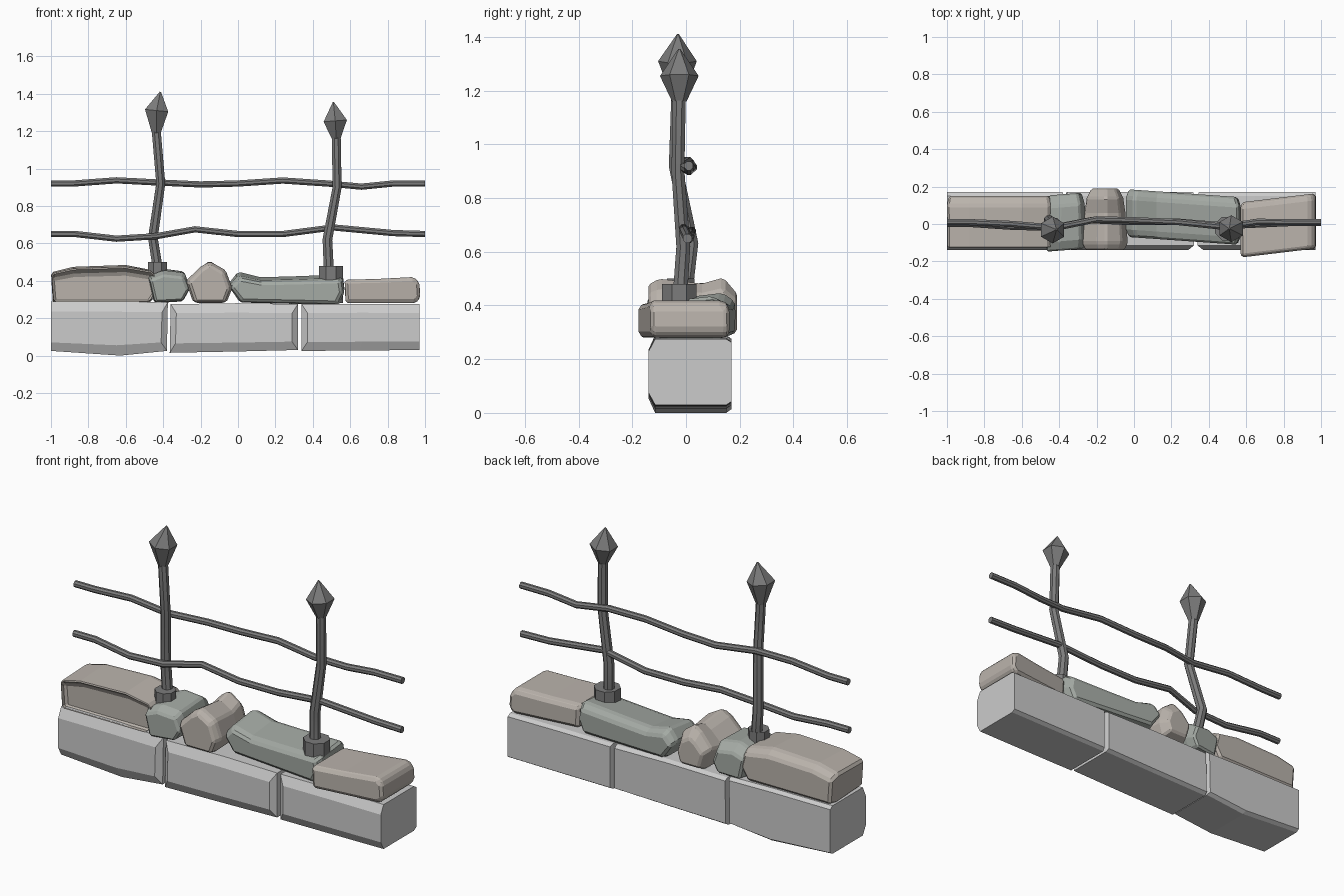
import bpy, bmesh
from math import pi, sin, cos
from mathutils import Vector

if "Cube" in bpy.data.objects:
    bpy.data.objects.remove(bpy.data.objects["Cube"])


def material(name, r, g, b):
    m = bpy.data.materials.new(name)
    m.diffuse_color = (r, g, b, 1)
    m.use_nodes = True
    m.node_tree.nodes["Principled BSDF"].inputs["Base Color"].default_value = m.diffuse_color
    return m


BROWN = material("brown_stone", .49, .45, .41)
GREEN = material("green_stone", .37, .40, .37)
IRON = material("iron", .2, .2, .2)


def loft(name, rings, mat=None, bevel=0, smooth=0):
    """Skin a list of equal-length point rings and cap both ends."""
    bm = bmesh.new()
    vs = [[bm.verts.new(p) for p in r] for r in rings]
    n = len(vs[0])
    for a, b in zip(vs, vs[1:]):
        for i in range(n):
            j = (i + 1) % n
            bm.faces.new((a[i], a[j], b[j], b[i]))
    bm.faces.new(vs[0])
    bm.faces.new(vs[-1])
    bmesh.ops.recalc_face_normals(bm, faces=bm.faces)
    me = bpy.data.meshes.new(name)
    bm.to_mesh(me)
    bm.free()
    ob = bpy.data.objects.new(name, me)
    bpy.context.collection.objects.link(ob)
    if mat:
        me.materials.append(mat)
    if bevel:
        b = ob.modifiers.new("worn_edges", 'BEVEL')
        b.width, b.segments, b.limit_method = bevel, 1, 'ANGLE'
        b.angle_limit = .5
    if smooth:
        bpy.ops.object.select_all(action='DESELECT')
        ob.select_set(True)
        bpy.context.view_layer.objects.active = ob
        bpy.ops.object.shade_smooth_by_angle(angle=smooth)
    return ob


def slab(name, profile, stations, anchor=None, shear=0, **kw):
    """Loft an x-z profile along y; stations are (y, x scale, z scale, z shift)."""
    xs, zs = zip(*profile)
    mid = (min(xs) + max(xs)) / 2
    cx = mid if anchor is None else anchor
    cz = (min(zs) + max(zs)) / 2
    rings = []
    for y, sx, sz, dz in stations:
        ring = []
        for x, z in profile:
            px = cx + (x - cx) * sx
            ring.append((px, y + shear * (px - mid), cz + (z - cz) * sz + dz))
        rings.append(ring)
    return loft(name, rings, **kw)


def tube(name, path, radii, sides=8, smooth=.6):
    """Round bar through points, with one radius per point."""
    pts = [Vector(p) for p in path]
    rings = []
    for i, p in enumerate(pts):
        t = (pts[min(i + 1, len(pts) - 1)] - pts[max(i - 1, 0)]).normalized()
        u = t.cross(Vector((0, 1, 0))).normalized()
        v = t.cross(u)
        r = radii[i] if isinstance(radii, (list, tuple)) else radii
        rings.append([p + r * (cos(a) * u + sin(a) * v)
                      for a in [2 * pi * (k + .5) / sides for k in range(sides)]])
    return loft(name, rings, IRON, smooth=smooth)


# Dressed base blocks: chamfered front, nearly square back, outer ends uncut
base = [
    ([(-1, .025), (-.63, 0), (-.38, .025), (-.375, .285), (-.65, .29), (-1, .29)], -1),
    ([(-.365, .015), (0, .022), (.32, .03), (.32, .275), (0, .28), (-.36, .275)], None),
    ([(.34, .025), (.65, .027), (.97, .03), (.97, .275), (.65, .277), (.34, .275)], .97)]
for i, (prof, anchor) in enumerate(base):
    ix = .95 if anchor is not None else .91
    slab(f"base_block_{i + 1}", prof,
         [(-.14, ix, .62, 0), (-.115, 1, 1, 0), (.15, 1, 1, 0), (.17, .99, .9, 0)],
         anchor)

# Rubble course on top of the base
slab("left_stone", [(-.99, .28), (-.47, .28), (-.43, .36), (-.45, .455), (-.6, .485),
                    (-.88, .475), (-1, .445)],
     [(-.09, .98, .75, -.02), (-.135, .99, .9, 0), (.1, 1, 1, 0), (.15, .97, .8, -.01)],
     mat=BROWN, bevel=.012)
slab("small_green_stone", [(-.45, .28), (-.29, .29), (-.255, .36), (-.285, .45),
                           (-.4, .465), (-.48, .43)],
     [(-.14, .9, .78, -.015), (-.09, 1, .9, 0), (.1, .95, 1, 0), (.16, .8, .75, -.02)],
     shear=.08, mat=GREEN, bevel=.01)
slab("pointed_stone", [(-.24, .28), (-.06, .28), (-.03, .36), (-.065, .46), (-.15, .51),
                       (-.2, .48), (-.28, .40)],
     [(-.14, .85, .85, -.01), (-.1, 1, .95, 0), (.06, .9, .88, -.01), (.14, .8, 1, 0),
      (.19, .6, .65, -.02)],
     mat=BROWN, bevel=.01)
slab("long_green_stone", [(.01, .285), (.54, .27), (.57, .35), (.56, .435), (.3, .425),
                          (.12, .42), (0, .45), (-.05, .385)],
     [(-.09, .95, .72, -.015), (-.05, 1, .88, -.01), (.12, 1, 1, 0), (.165, .95, .75, -.01)],
     shear=-.07, mat=GREEN, bevel=.012)
slab("right_stone", [(.575, .28), (.95, .28), (.975, .31), (.97, .39), (.94, .42),
                     (.75, .41), (.57, .405)],
     [(-.155, .98, .85, 0), (-.135, 1, 1, 0), (.115, 1, 1, 0), (.14, .97, .85, -.005)],
     shear=.12, mat=BROWN, bevel=.012)

# Bent posts, each with a collar and a spear tip
posts = {
    "left": ([(-.43, .0, .3), (-.43, .0, .47), (-.455, .02, .63), (-.413, -.04, .92),
              (-.437, -.03, 1.2)],
             [(-.437, -.03, 1.19), (-.435, -.032, 1.31), (-.415, -.03, 1.41)],
             (-.43, -.02, .30), .055, .2),
    "right": ([(.5, -.02, .3), (.485, -.02, .47), (.478, -.01, .62), (.53, -.03, .9),
               (.525, -.025, 1.18)],
              [(.525, -.025, 1.16), (.52, -.025, 1.255), (.51, -.025, 1.355)],
              (.498, -.025, .28), .069, .2)}
for side, (shaft, tip, foot, r, h) in posts.items():
    tube(f"{side}_post", shaft, [.03, .029, .028, .026, .026])
    tube(f"{side}_spear_tip", tip, [.027, .072, .004], 6, .2)
    top = (foot[0], foot[1], foot[2] + h)
    tube(f"{side}_collar", [foot, top], r, 8, .3)

# Two wavy rails
tube("upper_rail", [(-1, .01, .92), (-.88, .01, .92), (-.65, 0, .937), (-.42, -.02, .925),
                    (-.2, .025, .915), (0, .02, .92), (.24, .01, .936), (.48, -.015, .92),
                    (.66, .012, .903), (.83, .01, .92), (1, .01, .92)], .018, 8)
tube("lower_rail", [(-1, 0, .65), (-.87, 0, .65), (-.65, -.015, .625), (-.44, -.02, .638),
                    (-.23, .02, .675), (0, .01, .65), (.24, .012, .65), (.51, -.01, .685),
                    (.83, .005, .655), (1, .005, .65)], .018, 8)
